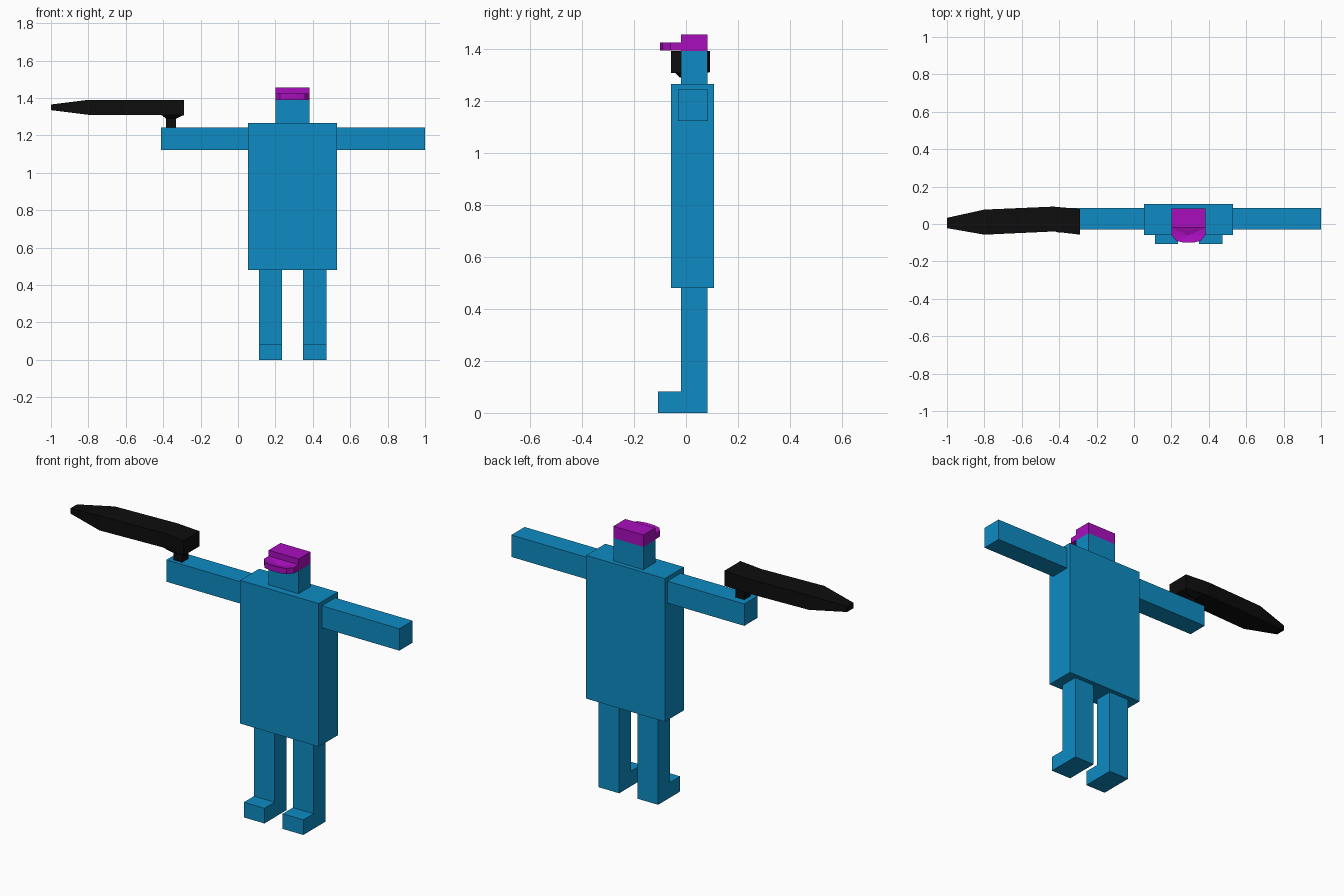
import bpy, bmesh

if "Cube" in bpy.data.objects:
    bpy.data.objects.remove(bpy.data.objects["Cube"])


def material(name, rgb):
    m = bpy.data.materials.new(name)
    m.diffuse_color = (*rgb, 1)
    m.use_nodes = True
    m.node_tree.nodes["Principled BSDF"].inputs["Base Color"].default_value = m.diffuse_color
    return m


BLUE = material("blue", (0.0045, 0.26, 0.55))
PURPLE = material("purple", (0.39, 0.0045, 0.50))
BLACK = material("black", (0.004, 0.004, 0.004))


def finish(name, bm, mat):
    bmesh.ops.recalc_face_normals(bm, faces=bm.faces)
    mesh = bpy.data.meshes.new(name)
    bm.to_mesh(mesh)
    bm.free()
    mesh.materials.append(mat)
    ob = bpy.data.objects.new(name, mesh)
    bpy.context.collection.objects.link(ob)
    return ob


def loft(name, rings, mat):
    """Bridge matching rings of points and cap both ends."""
    bm = bmesh.new()
    loops = [[bm.verts.new(p) for p in ring] for ring in rings]
    n = len(loops[0])
    for a, b in zip(loops, loops[1:]):
        for i in range(n):
            j = (i + 1) % n
            bm.faces.new((a[i], a[j], b[j], b[i]))
    bm.faces.new(loops[0])
    bm.faces.new(loops[-1])
    return finish(name, bm, mat)


def rect_z(x, y, z):
    return [(x[0], y[0], z), (x[1], y[0], z), (x[1], y[1], z), (x[0], y[1], z)]


def box(name, x, y, z, mat):
    return loft(name, [rect_z(x, y, h) for h in z], mat)


# Torso, head and arms
box("torso", (0.053, 0.53), (-0.058, 0.108), (0.48, 1.265), BLUE)
box("head", (0.2, 0.382), (-0.02, 0.083), (1.265, 1.39), BLUE)
box("arm_holding", (-0.413, 0.053), (-0.03, 0.085), (1.122, 1.242), BLUE)
box("arm_free", (0.53, 1.0), (-0.03, 0.085), (1.122, 1.242), BLUE)

# Legs with feet, as an L-shaped profile
L_SHAPE = [(0.083, 0), (-0.108, 0), (-0.108, 0.083), (-0.02, 0.083), (-0.02, 0.48), (0.083, 0.48)]
for name, x0 in (("leg_a", 0.111), ("leg_b", 0.347)):
    loft(name, [[(x, y, z) for y, z in L_SHAPE] for x in (x0, x0 + 0.125)], BLUE)

# Cap crown
box("cap_crown", (0.2, 0.382), (-0.02, 0.083), (1.39, 1.455), PURPLE)

# Cap brim: rounded outline with a shallow dip on top
outline = [(0.2, -0.02), (0.2, -0.06), (0.225, -0.09), (0.265, -0.1), (0.317, -0.1),
           (0.357, -0.09), (0.382, -0.06), (0.382, -0.02)]
bm = bmesh.new()
low = [bm.verts.new((x, y, 1.392)) for x, y in outline]
high = [bm.verts.new((x, y, 1.423)) for x, y in outline]
dip = bm.verts.new((0.291, -0.06, 1.41))
bm.faces.new(low)
for i in range(len(outline)):
    j = (i + 1) % len(outline)
    bm.faces.new((low[i], low[j], high[j], high[i]))
    bm.faces.new((high[i], high[j], dip))
finish("cap_brim", bm, PURPLE)

# Blade: sections along x as (x, y range, z range)
sections = [(-1.0, -0.022, 0.033, 1.335, 1.365), (-0.8, -0.057, 0.077, 1.31, 1.39),
            (-0.43, -0.04, 0.093, 1.31, 1.39), (-0.29, -0.057, 0.08, 1.307, 1.39)]
loft("blade", [[(x, y0, z0), (x, y1, z0), (x, y1, z1), (x, y0, z1)]
               for x, y0, y1, z0, z1 in sections], BLACK)

# Tapered guard and grip
loft("guard", [rect_z((-0.41, -0.29), (-0.045, 0.08), 1.309),
               rect_z((-0.385, -0.33), (-0.025, 0.05), 1.29)], BLACK)
box("grip", (-0.385, -0.332), (-0.01, 0.045), (1.242, 1.295), BLACK)
